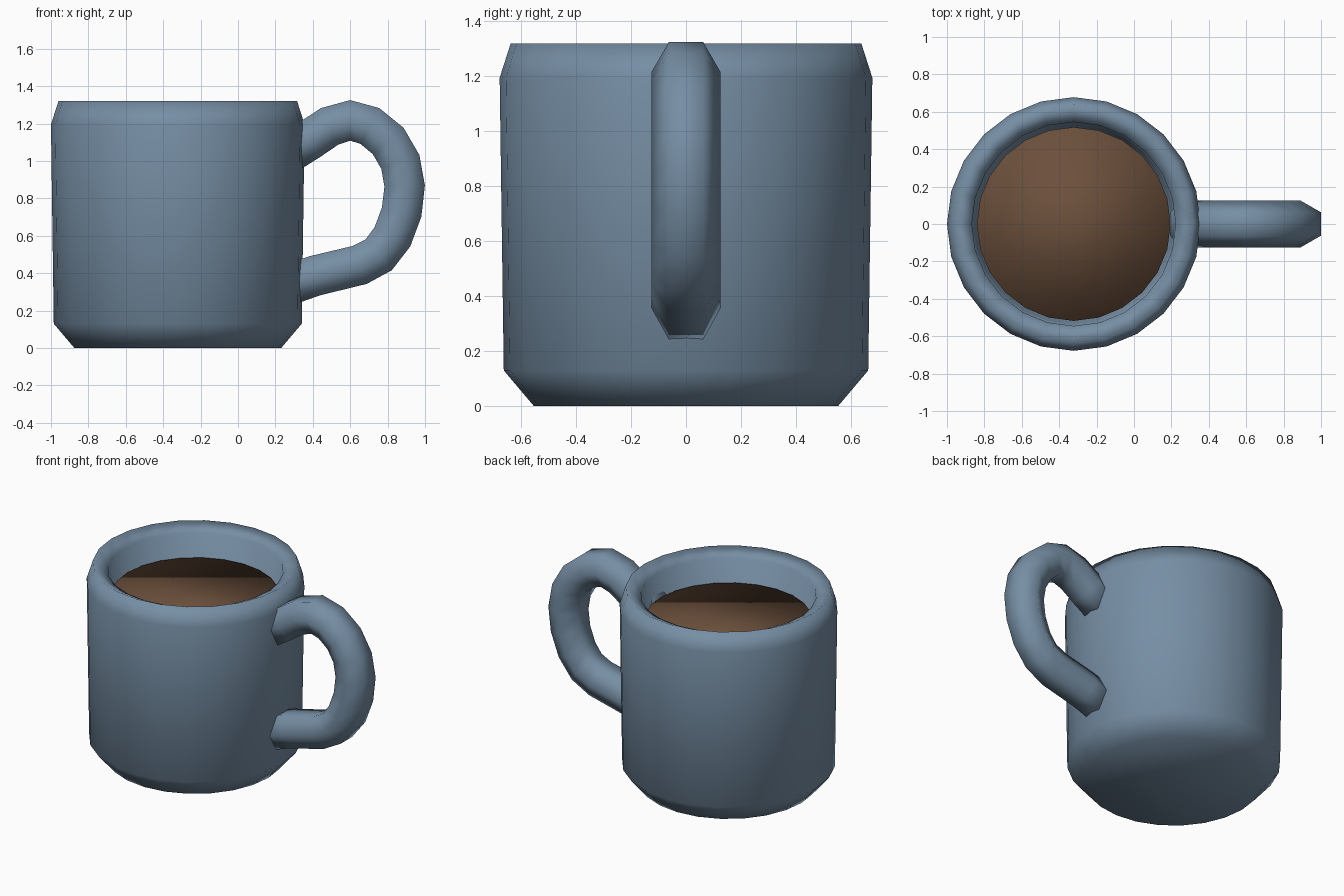
import bpy
import bmesh
from math import cos, sin, pi
from mathutils import Vector

if "Cube" in bpy.data.objects:
    bpy.data.objects.remove(bpy.data.objects["Cube"])

CX = -0.322   # mug axis
SIDES = 24


def material(name, rgb):
    m = bpy.data.materials.new(name)
    m.diffuse_color = (*rgb, 1)
    m.use_nodes = True
    m.node_tree.nodes["Principled BSDF"].inputs["Base Color"].default_value = m.diffuse_color
    return m


def loft(name, rings, mat):
    """Skin a list of equal-sized point rings, cap both ends, smooth shade."""
    n = len(rings[0])
    verts = [p for ring in rings for p in ring]
    faces = [(i * n + j, i * n + (j + 1) % n,
              (i + 1) * n + (j + 1) % n, (i + 1) * n + j)
             for i in range(len(rings) - 1) for j in range(n)]
    faces.append(tuple(reversed(range(n))))
    faces.append(tuple(range(len(verts) - n, len(verts))))
    me = bpy.data.meshes.new(name)
    me.from_pydata(verts, [], faces)
    me.materials.append(mat)
    me.shade_smooth()
    # make normals point outward
    bm = bmesh.new()
    bm.from_mesh(me)
    bmesh.ops.recalc_face_normals(bm, faces=bm.faces)
    bm.to_mesh(me)
    bm.free()
    ob = bpy.data.objects.new(name, me)
    bpy.context.collection.objects.link(ob)
    return ob


def lathe(name, profile, mat):
    """Revolve (radius, z) points round the mug axis."""
    return loft(name, [[(CX + r * cos(2 * pi * k / SIDES),
                         r * sin(2 * pi * k / SIDES), z)
                        for k in range(SIDES)] for r, z in profile], mat)


glaze = material("blue_glaze", (0.18, 0.27, 0.37))
brown = material("coffee_brown", (0.15, 0.08, 0.045))

# Cup: chamfered base, slightly flared wall, sloped rim, hollow inside
lathe("cup_body", [(0.553, 0), (0.663, 0.13), (0.678, 1.195), (0.638, 1.32),
                   (0.545, 1.275), (0.53, 0.25), (0.45, 0.14)], glaze)

# Drink: thin disc below the rim
lathe("coffee", [(0.518, 1.04), (0.518, 1.12)], brown)

# Handle: six-sided tube swept along a path in the xz plane
path = [Vector((x, 0, z)) for x, z in [
    (0.25, 1.03), (0.385, 1.115), (0.49, 1.185), (0.60, 1.217), (0.705, 1.187),
    (0.803, 1.107), (0.868, 0.995), (0.891, 0.866), (0.875, 0.727),
    (0.826, 0.595), (0.752, 0.498), (0.65, 0.444), (0.41, 0.386), (0.25, 0.33)]]
Y = Vector((0, 1, 0))
rings = []
for i, p in enumerate(path):
    before = (p - path[max(i - 1, 0)]).normalized()
    after = (path[min(i + 1, len(path) - 1)] - p).normalized()
    side = Y.cross((before + after).normalized())
    rings.append([p + 0.125 * (cos(k * pi / 3) * Y - sin(k * pi / 3) * side)
                  for k in range(6)])
loft("handle", rings, glaze)
